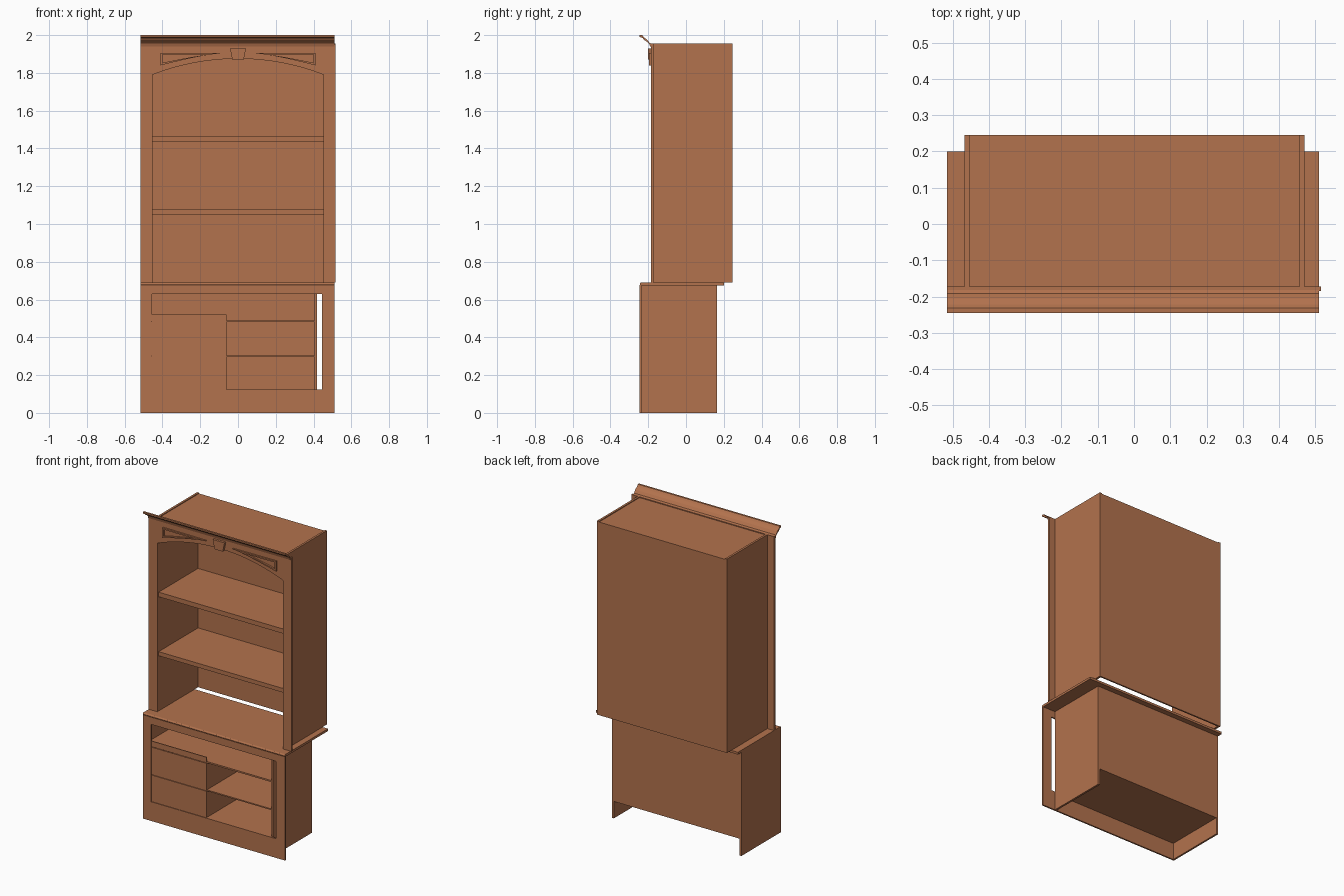
import bpy, bmesh, math

if "Cube" in bpy.data.objects:
    bpy.data.objects.remove(bpy.data.objects["Cube"])

wood = bpy.data.materials.new("warm_wood")
wood.diffuse_color = (0.45, 0.17, 0.075, 1)
wood.use_nodes = True
wood.node_tree.nodes["Principled BSDF"].inputs["Base Color"].default_value = wood.diffuse_color


def finish(name, bm):
    bmesh.ops.recalc_face_normals(bm, faces=bm.faces)
    me = bpy.data.meshes.new(name)
    bm.to_mesh(me)
    bm.free()
    me.materials.append(wood)
    ob = bpy.data.objects.new(name, me)
    bpy.context.collection.objects.link(ob)
    return ob


def prism(name, pts, a, b, axis="y"):
    """Extrude an outline: (x, z) along y, or (y, z) along x."""
    bm = bmesh.new()
    put = (lambda p, t: (p[0], t, p[1])) if axis == "y" else (lambda p, t: (t, p[0], p[1]))
    face = bm.faces.new([bm.verts.new(put(p, a)) for p in pts])
    ext = bmesh.ops.extrude_face_region(bm, geom=[face], use_keep_orig=True)
    d = (0, b - a, 0) if axis == "y" else (b - a, 0, 0)
    bmesh.ops.translate(bm, vec=d, verts=[v for v in ext["geom"] if isinstance(v, bmesh.types.BMVert)])
    return finish(name, bm)


def box(name, x0, x1, y0, y1, z0, z1):
    return prism(name, [(x0, z0), (x1, z0), (x1, z1), (x0, z1)], y0, y1)


def ring(name, outer, inner, y0, y1):
    """Flat frame between two outlines with equal point counts."""
    bm = bmesh.new()
    loops = [[bm.verts.new((x, y, z)) for x, z in pts]
             for pts, y in ((outer, y0), (inner, y0), (inner, y1), (outer, y1))]
    n = len(outer)
    for k in range(4):
        a, b = loops[k], loops[(k + 1) % 4]
        for i in range(n):
            j = (i + 1) % n
            bm.faces.new((a[i], a[j], b[j], b[i]))
    return finish(name, bm)


def rect(x0, x1, z0, z1):
    return [(x0, z0), (x1, z0), (x1, z1), (x0, z1)]


# Lower cabinet: front frame and carcass (offset to the left of the frame)
ring("base_front_frame", rect(-0.515, 0.51, 0, 0.677), rect(-0.455, 0.445, 0.125, 0.63), -0.245, -0.235)
box("base_left_side", -0.515, -0.503, -0.235, 0.165, 0, 0.677)
box("base_right_side", 0.405, 0.418, -0.235, 0.165, 0, 0.677)
box("base_back", -0.503, 0.405, 0.155, 0.165, 0.11, 0.677)
for name, z0, z1 in (("base_bottom", 0.11, 0.125), ("base_low_shelf", 0.297, 0.305),
                     ("base_high_shelf", 0.48, 0.49)):
    box(name, -0.503, 0.405, -0.235, 0.155, z0, z1)

# Left drawer fronts, slightly recessed in the frame opening, and their divider
for name, z0, z1 in (("lower_drawer_front", 0.125, 0.298), ("upper_drawer_front", 0.304, 0.48),
                     ("drawer_lip", 0.486, 0.52)):
    box(name, -0.455, -0.06, -0.241, -0.2355, z0, z1)
box("divider", -0.072, -0.06, -0.235, 0.155, 0.125, 0.48)

# Countertop with rounded front edge
nose = [(-0.237 - 0.008 * math.sin(t), 0.6825 + 0.0075 * math.cos(t))
        for t in [math.pi * i / 8 for i in range(9)]]
prism("countertop", [(0.2, 0.69)] + nose + [(0.2, 0.675)], -0.515, 0.51, "x")

# Upper cabinet carcass, open at the bottom
box("upper_left_side", -0.467, -0.453, -0.172, 0.245, 0.69, 1.955)
box("upper_right_side", 0.456, 0.47, -0.172, 0.245, 0.69, 1.955)
box("upper_back", -0.453, 0.456, 0.235, 0.245, 0.69, 1.95)
box("upper_top", -0.453, 0.456, -0.172, 0.235, 1.938, 1.95)
for name, z0, z1 in (("upper_low_shelf", 1.05, 1.077), ("upper_high_shelf", 1.435, 1.465)):
    box(name, -0.453, 0.456, -0.171, 0.235, z0, z1)


# Arched front frame
def arch(x):
    r = (0.453 ** 2 + 0.085 ** 2) / 0.17
    return 1.875 - r + math.sqrt(r * r - x * x)


xs = [-0.453 + 0.906 * i / 24 for i in range(25)]
outline = [(-0.515, 0.69), (-0.453, 0.69)] + [(x, arch(x)) for x in xs]
outline += [(0.453, 0.69), (0.515, 0.69), (0.515, 1.955), (-0.515, 1.955)]
prism("arched_front_frame", outline, -0.185, -0.172)


# Curved triangular mouldings above the arch
def spandrel(s, x_out, x_tip, top, low, tip):
    pts = [(s * x_out, top)]
    for i in range(9):
        t = i / 8
        pts.append((s * (x_out + (x_tip - x_out) * t), low + (tip - low) * (1 - (1 - t) ** 1.25)))
    return pts


for side, s in (("left", -1), ("right", 1)):
    ring(side + "_spandrel_moulding", spandrel(s, 0.41, 0.095, 1.906, 1.84, 1.904),
         spandrel(s, 0.40, 0.155, 1.897, 1.853, 1.896), -0.196, -0.185)

# Keystone
prism("keystone", [(-0.03, 1.87), (0.03, 1.87), (0.042, 1.93), (-0.042, 1.93)], -0.2, -0.172)

# Crown moulding
crown = [(-0.245, 2.0), (-0.232, 2.0), (-0.222, 1.988), (-0.205, 1.975), (-0.192, 1.958), (-0.182, 1.955),
         (-0.182, 1.94), (-0.19, 1.94), (-0.195, 1.955), (-0.208, 1.966), (-0.222, 1.974),
         (-0.23, 1.985), (-0.245, 1.99)]
prism("crown_moulding", crown, -0.515, 0.51, "x")
